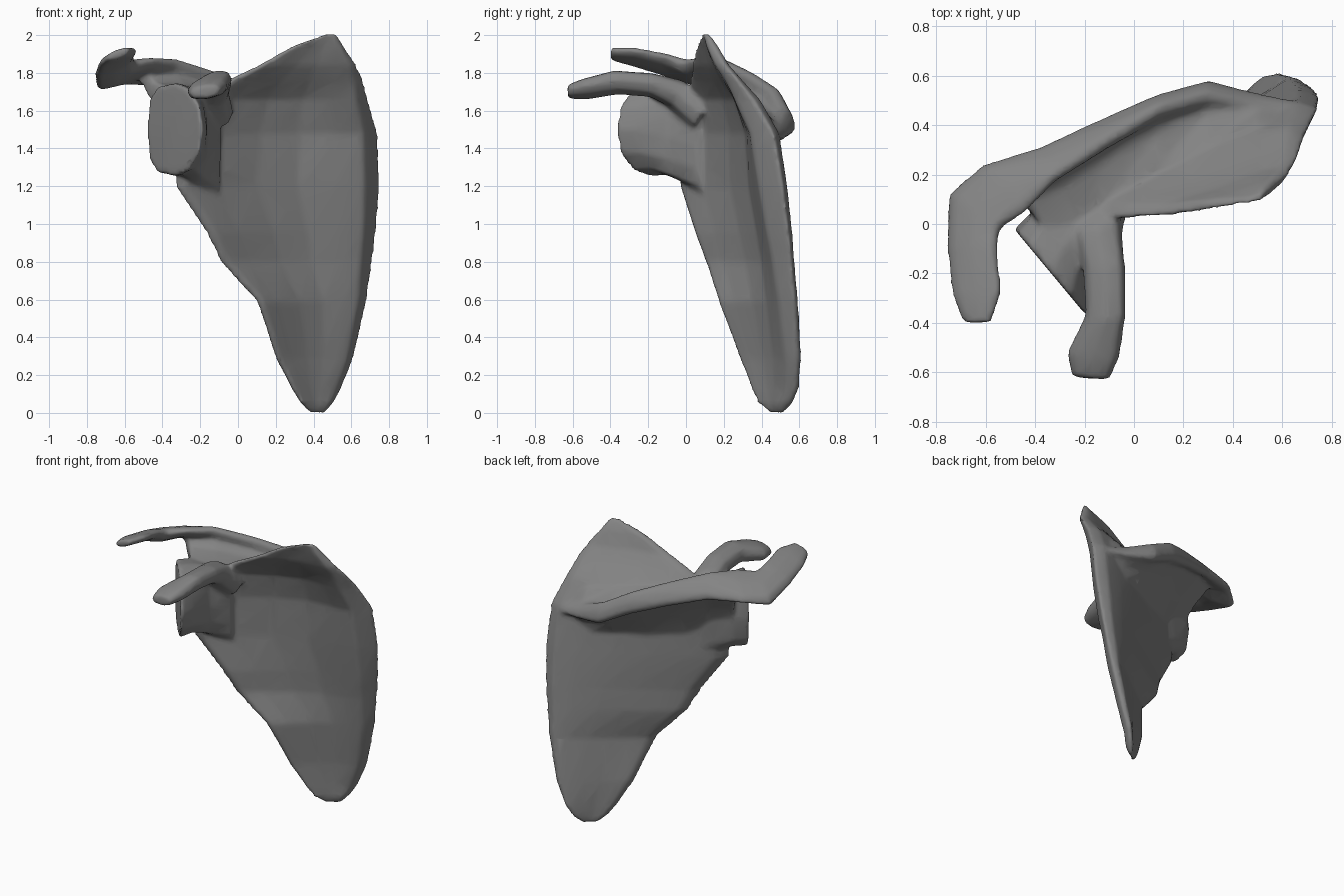
import bpy, bmesh, math
from mathutils import Vector as V

if "Cube" in bpy.data.objects:
    bpy.data.objects.remove(bpy.data.objects["Cube"])


def loft(name, rings):
    """Skin a list of equal-length point rings and cap both ends."""
    bm = bmesh.new()
    rows = [[bm.verts.new(p) for p in r] for r in rings]
    n = len(rows[0])
    for a, b in zip(rows, rows[1:]):
        for i in range(n):
            j = (i + 1) % n
            bm.faces.new((a[i], a[j], b[j], b[i]))
    bm.faces.new(rows[0])
    bm.faces.new(rows[-1])
    bmesh.ops.recalc_face_normals(bm, faces=bm.faces)
    me = bpy.data.meshes.new(name)
    bm.to_mesh(me)
    bm.free()
    ob = bpy.data.objects.new(name, me)
    bpy.context.collection.objects.link(ob)
    return ob


def oval(c, u, v, n=10, power=0.8, power_back=None):
    """Squarish oval around c; power_back sets the squareness of the -u half."""
    c, u, v = V(c), V(u), V(v)
    pts = []
    for k in range(n):
        x, y = math.cos(math.tau * k / n), math.sin(math.tau * k / n)
        e = power_back if power_back and x < 0 else power
        f = lambda s: math.copysign(abs(s) ** e, s)
        pts.append(c + u * f(x) + v * f(y))
    return pts


# Blade: horizontal slices from lateral edge to medial edge, bowed backwards
# z, lateral x, y, medial x, y, bow, half thickness
slices = [
    (0.00, .38, .45, .46, .51, .00, .02),
    (0.05, .33, .40, .505, .545, .00, .04),
    (0.12, .285, .365, .545, .58, .00, .04),
    (0.29, .195, .295, .615, .595, .015, .04),
    (0.59, .095, .175, .685, .58, .035, .04),
    (0.80, -.10, .105, .715, .56, .05, .04),
    (0.95, -.17, .05, .735, .545, .06, .045),
    (1.20, -.34, -.03, .755, .515, .07, .05),
    (1.48, -.30, .00, .745, .465, .07, .05),
    (1.66, -.20, .03, .695, .36, .06, .045),
    (1.76, -.07, .03, .67, .28, .03, .035),
    (1.84, .10, .04, .635, .21, .02, .03),
    (1.94, .28, .07, .565, .15, .01, .028),
    (2.01, .47, .09, .52, .11, .00, .018),
]
rings = []
for z, xl, yl, xm, ym, bow, h in slices:
    front, back = [], []
    for t in (.06, .2, .4, .6, .78, .92):
        x, y = xl + (xm - xl) * t, yl + (ym - yl) * t + bow * math.sin(math.pi * t)
        thick = h * (1 - .55 * math.sin(math.pi * min(1, t + .1)) ** 2)
        ridge = {.78: .5, .92: .8}.get(t, 0) * bow    # thick medial rim
        front.append(V((x, y - thick - ridge, z)))
        back.append(V((x, y + thick, z)))
    rings.append([V((xl, yl, z))] + front + [V((xm, ym, z))] + back[::-1])
parts = [loft("blade", rings)]

# Socket and neck: oval facing outwards, flattening into the blade
neck = [
    ((-.335, -.20, 1.50), (.15, -.18, 0), .25),
    ((-.29, -.11, 1.50), (.125, -.16, 0), .24),
    ((-.21, .00, 1.46), (.05, -.10, 0), .25),
    ((-.10, .095, 1.42), (.012, -.035, 0), .26),
]
parts.append(loft("socket_neck", [oval(c, u, (0, 0, b), 12, 1.0, .62) for c, u, b in neck]))

# Spine crest sweeping outwards into the flat hooked acromion
crest = [
    ((.68, .47, 1.46), (0, -.01, .02), (0, .02, 0)),
    ((.50, .49, 1.49), (0, -.025, .045), (0, .03, .01)),
    ((.30, .53, 1.545), (0, -.03, .07), (0, .04, .02)),
    ((.10, .475, 1.65), (0, -.03, .075), (0, .04, .02)),
    ((-.12, .365, 1.73), (.02, -.045, .07), (0, .035, .025)),
    ((-.35, .24, 1.80), (.03, -.07, .065), (0, .02, .035)),
    ((-.53, .14, 1.81), (.09, -.10, .06), (0, .01, .038)),
    ((-.645, .05, 1.79), (.11, -.07, .06), (0, .01, .05)),
    ((-.655, -.10, 1.84), (.105, .00, .045), (0, .01, .038)),
    ((-.635, -.28, 1.885), (.105, .01, .035), (0, 0, .033)),
    ((-.635, -.40, 1.90), (.06, 0, .02), (0, 0, .027)),
]
parts.append(loft("crest_and_acromion", [oval(*s, n=8) for s in crest]))

# Web joining the crest to the back of the blade
roots = [(.68, .46, 1.46), (.50, .44, 1.48), (.30, .36, 1.50), (.10, .27, 1.52),
         (-.10, .16, 1.54), (-.22, .07, 1.56), (-.36, .02, 1.57)]
web = []
for i, r in enumerate(roots):
    c, r = V(crest[i][0]), V(r)
    m = c.lerp(r, .5)
    up = V((0, 0, .3 if i == 0 else 1))
    web.append([c + up * .04, m + up * .06, r + up * .15 - V((0, .04, 0)),
                r - up * .18, m - up * .08, c - up * .05])
parts.append(loft("spine_web", web))

# Coracoid: bent finger pointing forwards above the socket
finger = [
    ((-.14, .06, 1.58), (.12, .03, 0), (0, .04, .08)),
    ((-.145, -.05, 1.69), (.10, .01, 0), (0, .04, .07)),
    ((-.12, -.18, 1.735), (.088, 0, .01), (0, .01, .064)),
    ((-.115, -.37, 1.75), (.084, 0, .015), (0, -.01, .064)),
    ((-.165, -.53, 1.715), (.11, -.01, .015), (0, -.01, .055)),
    ((-.175, -.625, 1.70), (.08, -.005, .01), (0, 0, .038)),
]
parts.append(loft("coracoid", [oval(*s, n=8) for s in finger]))

# Fuse the parts into one bone and soften the joins
with bpy.context.temp_override(active_object=parts[0], object=parts[0],
                               selected_objects=parts,
                               selected_editable_objects=parts):
    bpy.ops.object.join()
bone = parts[0]
bone.name = "shoulder_blade"
fuse = bone.modifiers.new("fuse", 'REMESH')
fuse.mode = 'VOXEL'
fuse.voxel_size = .012
fuse.use_smooth_shade = True
soft = bone.modifiers.new("soften", 'SMOOTH')
soft.factor, soft.iterations = .5, 16
thin = bone.modifiers.new("simplify", 'DECIMATE')
thin.ratio = .1

# Dark grey bone
mat = bpy.data.materials.new("bone_grey")
mat.diffuse_color = (.23, .23, .23, 1)
mat.use_nodes = True
mat.node_tree.nodes["Principled BSDF"].inputs["Base Color"].default_value = mat.diffuse_color
bone.data.materials.append(mat)
